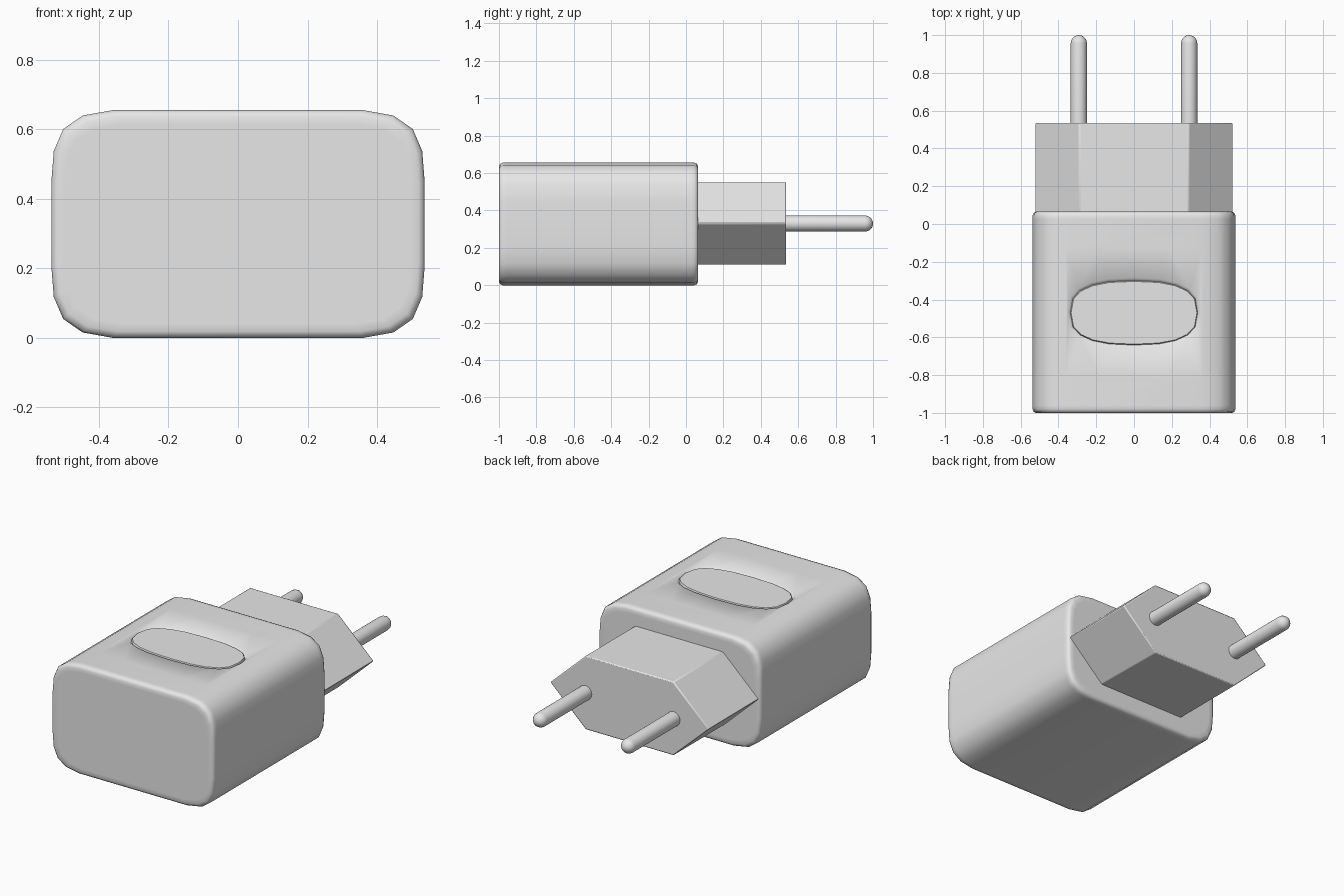
import bpy, bmesh, math

cube = bpy.data.objects.get("Cube")
if cube:
    bpy.data.objects.remove(cube, do_unlink=True)

grey = bpy.data.materials.new("plain grey")
grey.use_nodes = True
grey.diffuse_color = (0.8, 0.8, 0.8, 1)
grey.node_tree.nodes["Principled BSDF"].inputs["Base Color"].default_value = (0.8, 0.8, 0.8, 1)

HEIGHT = 0.655
MID = HEIGHT / 2
OVAL_Y = -0.47


def finish(name, bm, angle):
    bmesh.ops.recalc_face_normals(bm, faces=bm.faces[:])
    mesh = bpy.data.meshes.new(name)
    bm.to_mesh(mesh)
    bm.free()
    mesh.materials.append(grey)
    obj = bpy.data.objects.new(name, mesh)
    bpy.context.collection.objects.link(obj)
    bpy.ops.object.select_all(action='DESELECT')
    obj.select_set(True)
    bpy.context.view_layer.objects.active = obj
    bpy.ops.object.shade_smooth_by_angle(angle=math.radians(angle))
    return obj


def join(bm, a, b):
    """Quads between two closed loops of equal length."""
    n = len(a)
    return [bm.faces.new((a[i], a[(i + 1) % n], b[(i + 1) % n], b[i])) for i in range(n)]


def loft(bm, rings):
    """Skin a list of point loops and cap both ends."""
    loops = [[bm.verts.new(p) for p in ring] for ring in rings]
    spans = [join(bm, a, b) for a, b in zip(loops, loops[1:])]
    bm.faces.new(loops[0])
    bm.faces.new(loops[-1])
    return spans


# Housing: rounded rectangular section lofted along y, with soft ends
corner = [(0.537, 0.12), (0.53, 0.21), (0.503, 0.273), (0.447, 0.312), (0.36, MID)]
section = corner + [(-x, z) for x, z in reversed(corner)]
section += [(-x, -z) for x, z in section]
stations = [(-1, 0.04), (-1, 0.018), (-0.994, 0.006), (-0.98, 0), (-0.96, 0),
            (-0.815, 0), (-0.125, 0), (0.025, 0), (0.045, 0), (0.059, 0.006),
            (0.065, 0.018), (0.065, 0.04)]
bm = bmesh.new()
spans = loft(bm, [[(x * (1 - d / 0.537), y, MID + z * (1 - d / MID))
                   for x, z in section] for y, d in stations])

# Open the middle of the top and split its two cross edges in four
top = spans[5][4]
cross = [e.verts[:] for e in top.edges if abs(e.verts[0].co.y - e.verts[1].co.y) < 0.001]
bm.faces.remove(top)
frame = []
for near, far in cross:
    frame += [near, far]
    for parts in (4, 3, 2):
        near = bmesh.utils.edge_split(bm.edges.get((near, far)), near, 1 / parts)[1]
        frame.append(near)
frame.sort(key=lambda v: math.atan2(v.co.y - OVAL_Y, v.co.x) % math.tau)


def oval(rx, ry, z):
    """Blunt oval of points, two for each point of the frame."""
    pts = []
    for i in range(20):
        t = math.radians(18 + 18 * i)
        c, s = math.cos(t), math.sin(t)
        pts.append(bm.verts.new((math.copysign(abs(c) ** 0.8, c) * rx,
                                 OVAL_Y + math.copysign(abs(s) ** 0.7, s) * ry, z)))
    return pts


# Wedge facets between frame and oval, then the groove and the oval plate
rim = oval(0.35, 0.185, HEIGHT - 0.002)
for k in range(10):
    a, b, c = rim[2 * k], rim[2 * k + 1], rim[(2 * k + 2) % 20]
    f, g = frame[k], frame[(k + 1) % 10]
    for tri in ((a, b, f), (b, c, g), (b, g, f)):
        bm.faces.new(tri)
floor = oval(0.337, 0.171, HEIGHT - 0.016)
plate = oval(0.333, 0.166, HEIGHT - 0.004)
join(bm, rim, floor)
join(bm, floor, plate)
bm.faces.new(plate)
finish("housing", bm, 55)

# Plug block: hexagonal prism with slightly softened edges
hexagon = [(0.525, 0), (0.29, 0.22), (-0.29, 0.22), (-0.525, 0), (-0.29, -0.22), (0.29, -0.22)]
bm = bmesh.new()
loft(bm, [[(x, y, 0.33 + z) for x, z in hexagon] for y in (0.05, 0.535)])
block = finish("plug_block", bm, 30)
bevel = block.modifiers.new("soft edges", 'BEVEL')
bevel.width = 0.006
bevel.segments = 2

# Contact pins: straight rods with domed tips
R = 0.043
profile = [(0.5, R), (1 - R, R)]
profile += [(1 - R + R * math.sin(t), R * math.cos(t))
            for t in [math.radians(a) for a in (18, 36, 54, 72, 86)]]
for side, x in (("left", 0.292), ("right", -0.292)):
    bm = bmesh.new()
    loft(bm, [[(x + r * math.cos(math.tau * i / 24), y, 0.33 + r * math.sin(math.tau * i / 24))
               for i in range(24)] for y, r in profile])
    finish(side + "_pin", bm, 40)
